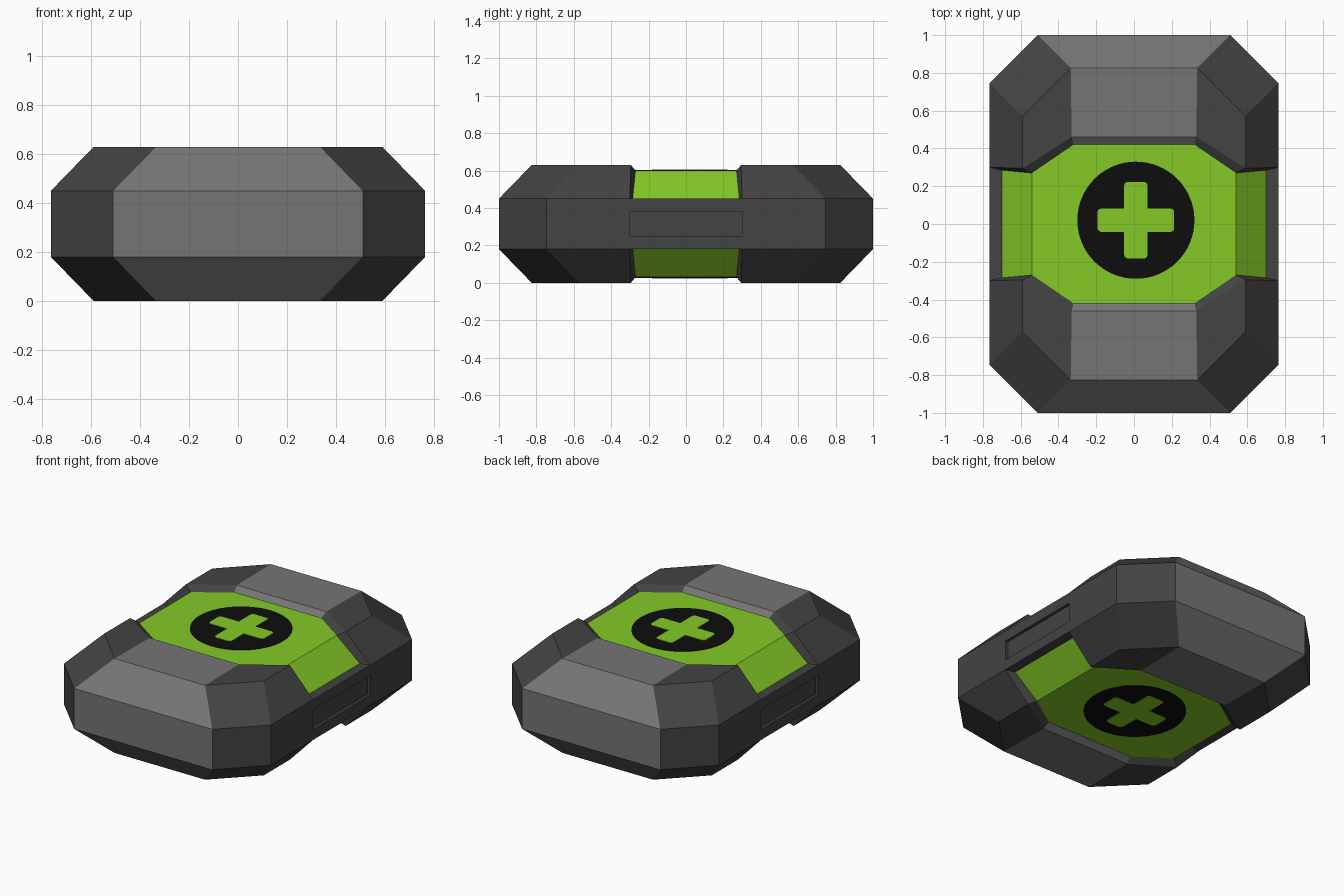
import bpy, bmesh, math
from itertools import product

if "Cube" in bpy.data.objects:
    bpy.data.objects.remove(bpy.data.objects["Cube"])

def material(name, rgb):
    m = bpy.data.materials.new(name)
    m.diffuse_color = (*rgb, 1)
    m.use_nodes = True
    m.node_tree.nodes["Principled BSDF"].inputs["Base Color"].default_value = m.diffuse_color
    return m

DARK = material("dark grey", (0.056, 0.056, 0.056))
GREY = material("mid grey", (0.178, 0.178, 0.178))
GREEN = material("lime green", (0.235, 0.59, 0.019))
BLACK = material("black", (0.004, 0.004, 0.004))

def finish(bm, name, mats):
    me = bpy.data.meshes.new(name)
    bm.to_mesh(me)
    bm.free()
    for m in mats:
        me.materials.append(m)
    ob = bpy.data.objects.new(name, me)
    bpy.context.collection.objects.link(ob)
    return ob

# Case: one eighth, mirrored over three planes about mid height
MID, TOP, SHO, FLO = 0.315, 0.63, 0.45, 0.60
P = {
    "a": (0.51, 1, SHO), "b": (0.765, 0.745, SHO),            # shoulder
    "a0": (0.51, 1, MID), "b0": (0.765, 0.745, MID),          # mid height
    "c": (0.335, 0.825, TOP), "d": (0.59, 0.57, TOP),         # top edge
    "e": (0.33, 0.46, TOP), "f": (0.59, 0.295, TOP),          # recess rim
    "g": (0.32, 0.42, FLO), "h": (0.54, 0.27, FLO),           # recess floor
    "i": (0.70, 0.285, SHO), "j": (0.765, 0.30, SHO),         # side groove
    "fa": (0, 1, SHO), "fa0": (0, 1, MID), "fc": (0, 0.825, TOP),
    "fe": (0, 0.46, TOP), "fg": (0, 0.42, FLO), "o": (0, 0, FLO),
    "sh": (0.54, 0, FLO), "si": (0.70, 0, SHO), "sj": (0.765, 0, SHO),
    "k": (0.765, 0.30, 0.38), "k0": (0.765, 0.30, MID), "sk": (0.765, 0, 0.38),
    "l": (0.745, 0.30, 0.38), "l0": (0.745, 0.30, MID),       # side slot
    "sl": (0.745, 0, 0.38), "sl0": (0.745, 0, MID),
}
FACES = [
    (1, "fa0 a0 a fa"), (1, "fa a c fc"), (1, "fc c e fe"), (1, "fe e g fg"),
    (0, "a0 b0 b a"), (0, "b0 k0 k j b"), (0, "a b d c"), (0, "b j f d"),
    (0, "c d f e"), (0, "e f h g"), (0, "f j i h"), (0, "j i si sj"),
    (0, "k j sj sk"), (0, "k l l0 k0"), (0, "k sk sl l"), (0, "l sl sl0 l0"),
    (2, "o sh h g fg"), (2, "h i si sh"),
]
bm = bmesh.new()
for sx, sy, sz in product((1, -1), repeat=3):
    for mat, names in FACES:
        vs = [bm.verts.new((P[n][0] * sx, P[n][1] * sy, MID + (P[n][2] - MID) * sz))
              for n in names.split()]
        bm.faces.new(vs).material_index = mat
bmesh.ops.remove_doubles(bm, verts=bm.verts[:], dist=1e-4)
bmesh.ops.recalc_face_normals(bm, faces=bm.faces[:])
finish(bm, "case", [DARK, GREY, GREEN])

# Emblem plates on both recess floors
def plate(name, pts, z, height, mat, rounding=0):
    bm = bmesh.new()
    bm.faces.new([bm.verts.new((x + 0.01, y + 0.02, z)) for x, y in pts])
    if rounding:
        # round only the outer corners of the cross arms
        outer = [v for v in bm.verts
                 if max(abs(v.co.x - 0.01), abs(v.co.y - 0.02)) > 0.1]
        bmesh.ops.bevel(bm, geom=outer, offset=rounding, segments=3,
                        profile=0.5, affect='VERTICES')
    ext = bmesh.ops.extrude_face_region(bm, geom=bm.faces[:])
    for v in ext["geom"]:
        if isinstance(v, bmesh.types.BMVert):
            v.co.z += height
    bmesh.ops.recalc_face_normals(bm, faces=bm.faces[:])
    finish(bm, name, [mat])

circle = [(0.31 * math.cos(math.tau * k / 64), 0.31 * math.sin(math.tau * k / 64))
          for k in range(64)]
L, W = 0.203, 0.062
arm = [(L, -W), (L, W), (W, W)]
cross = []
for k in range(4):
    c, s = round(math.cos(k * math.pi / 2)), round(math.sin(k * math.pi / 2))
    cross += [(x * c - y * s, x * s + y * c) for x, y in arm]

for side, z, d in (("top", FLO, 1), ("bottom", 2 * MID - FLO, -1)):
    plate(side + "_emblem_disc", circle, z - 0.001 * d, 0.004 * d, BLACK)
    plate(side + "_emblem_cross", cross, z + 0.002 * d, 0.004 * d, GREEN, 0.02)
